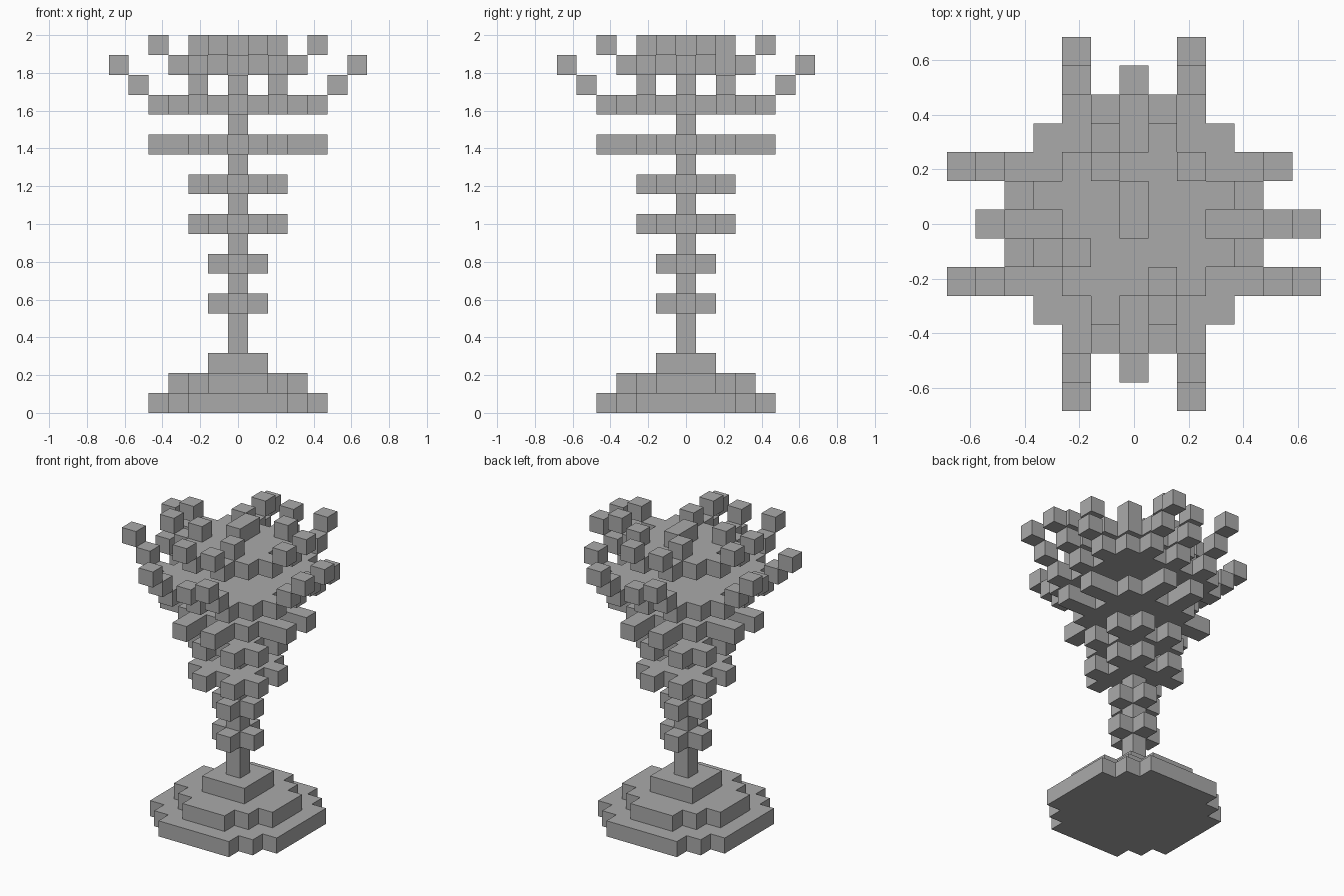
import bpy, bmesh, math
from mathutils import Vector

cube = bpy.data.objects.get("Cube")
if cube:
    bpy.data.objects.remove(cube, do_unlink=True)

U = 2 / 19  # edge of one block

stone = bpy.data.materials.new("grey_stone")
stone.use_nodes = True
GREY = (0.4, 0.4, 0.4, 1)
stone.diffuse_color = GREY
stone.node_tree.nodes["Principled BSDF"].inputs["Base Color"].default_value = GREY


def disc(*half_widths):
    """Stepped disc: half width of each row, from the middle row outwards."""
    return {(x, s * y) for y, w in enumerate(half_widths)
            for x in range(-w, w + 1) for s in (-1, 1)}


def around(*cells):
    """Repeat cells in all eight mirrored and swapped positions."""
    return {p for a, b in cells for s in (-1, 1) for t in (-1, 1)
            for p in ((s * a, t * b), (t * b, s * a))}


def at(level, cells):
    return {(x, y, level) for x, y in cells}


core = {(0, 0)}
plus = core | around((1, 0))
square = disc(1, 1)
wide_square = disc(2, 2, 2)
small_disc = disc(3, 3, 2, 1)
large_disc = disc(4, 4, 4, 3, 2)
small_bowl = square | around((2, 1))

parts = {
    # stepped foot
    "foot_bottom": at(0, large_disc),
    "foot_middle": at(1, small_disc),
    "foot_top": at(2, square),
    # stem and its knots
    "stem": {(0, 0, z) for z in (3, 4, 6, 8, 10, 12, 14, 16)},
    "lower_knot": at(5, plus),
    "upper_knot": at(7, plus),
    # widening tiers
    "first_tier": at(9, small_bowl),
    "second_tier": at(11, small_bowl),
    "third_tier": at(13, wide_square | around((3, 1), (4, 1))),
    "fourth_tier": at(15, large_disc - around((4, 1))),
    "crown_tier": at(17, small_disc - around((3, 0))),
    # loose blocks around and above the crown
    "inner_sparks": at(16, around((5, 2), (5, 0))),
    "outer_sparks": at(17, (around((6, 2)) - {(6, 2)}) | {(6, 0)}),
    "rim_sparks": at(18, around((4, 1))),
    "top_sparks": at(18, {(0, 0), (0, 1), (-2, -1), (1, -2), (-1, 2), (2, 2)}),
}

filled = set().union(*parts.values())
AXES = [Vector(v) for v in ((1, 0, 0), (0, 1, 0), (0, 0, 1))]


def build(name, cells):
    """Outer shell of a group of blocks, with flat areas merged."""
    bm = bmesh.new()
    verts = {}

    def corner(p):
        key = tuple(round(2 * c) for c in p)
        if key not in verts:
            verts[key] = bm.verts.new((p.x * U, p.y * U, (p.z + 0.5) * U))
        return verts[key]

    for cell in sorted(cells):
        c = Vector(cell)
        for i in range(3):
            for s in (-1, 1):
                n = AXES[i] * s
                if tuple(round(v) for v in c + n) in filled:
                    continue
                a, b = AXES[(i + 1) % 3] / 2, AXES[(i + 2) % 3] * s / 2
                m = c + n / 2
                bm.faces.new([corner(m + o) for o in (-a - b, a - b, a + b, b - a)])
    bmesh.ops.dissolve_limit(bm, angle_limit=math.radians(1),
                             verts=bm.verts[:], edges=bm.edges[:])
    mesh = bpy.data.meshes.new(name)
    bm.to_mesh(mesh)
    bm.free()
    mesh.materials.append(stone)
    bpy.context.collection.objects.link(bpy.data.objects.new(name, mesh))


for part_name, part_cells in parts.items():
    build(part_name, part_cells)
